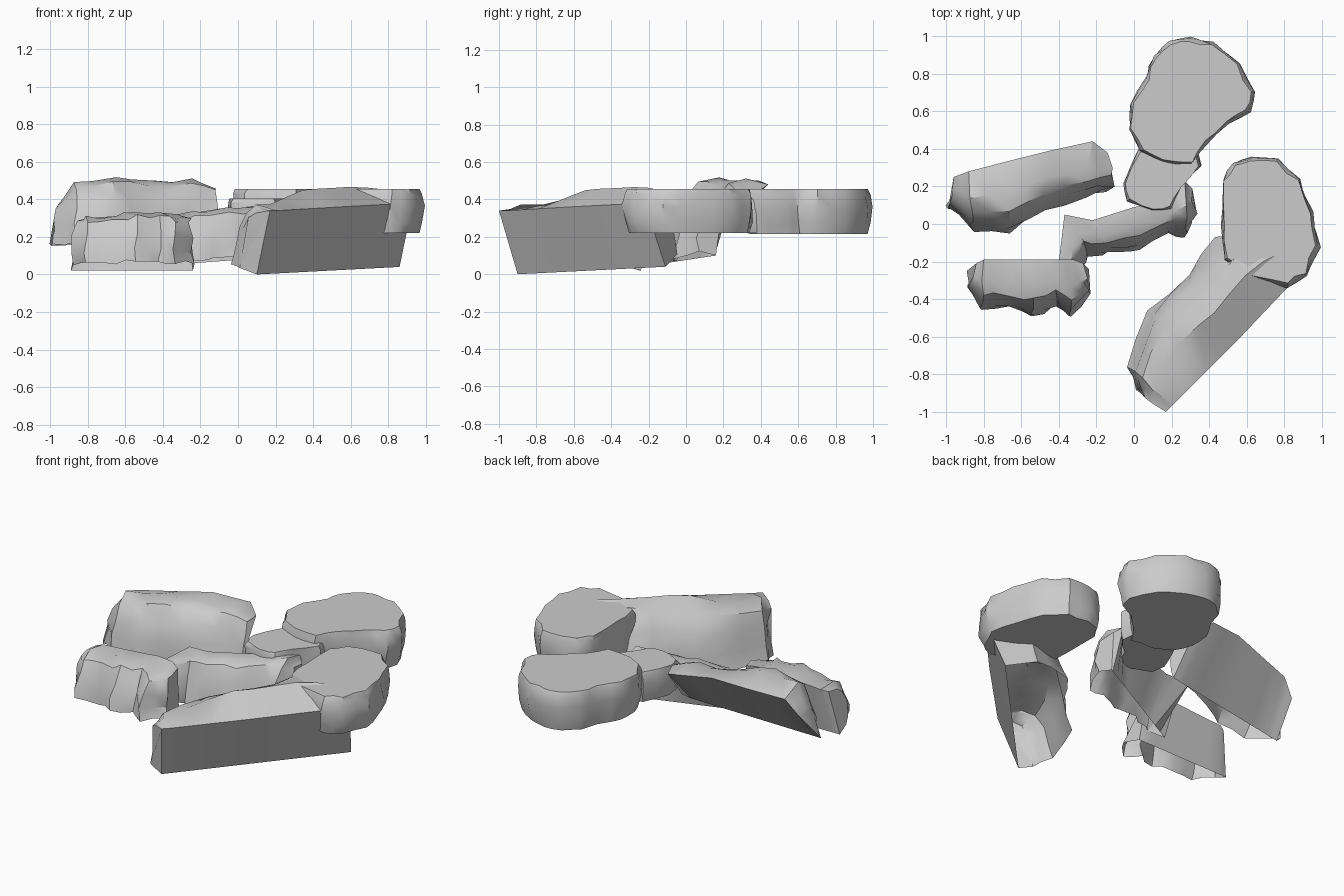
import bpy, bmesh, math, random
from mathutils import Vector

random.seed(4)
cube = bpy.data.objects.get("Cube")
if cube:
    bpy.data.objects.remove(cube)

stone = bpy.data.materials.new("grey_stone")
stone.use_nodes = True
GREY = (0.6, 0.6, 0.6, 1)
stone.diffuse_color = GREY
stone.node_tree.nodes["Principled BSDF"].inputs["Base Color"].default_value = GREY


def loft(name, rings, closed):
    """Skin a list of equal-length rings and cap both ends."""
    bm = bmesh.new()
    loops = [[bm.verts.new(p) for p in ring] for ring in rings]
    for a, b in zip(loops, loops[1:]):
        for i in range(len(a) if closed else len(a) - 1):
            j = (i + 1) % len(a)
            bm.faces.new((a[i], a[j], b[j], b[i]))
    bm.faces.new(loops[0])
    bm.faces.new(loops[-1])
    bmesh.ops.recalc_face_normals(bm, faces=bm.faces)
    mesh = bpy.data.meshes.new(name)
    bm.to_mesh(mesh)
    bm.free()
    mesh.materials.append(stone)
    ob = bpy.data.objects.new(name, mesh)
    bpy.context.collection.objects.link(ob)
    bpy.ops.object.select_all(action='DESELECT')
    ob.select_set(True)
    bpy.context.view_layer.objects.active = ob
    bpy.ops.object.shade_smooth_by_angle(angle=math.radians(35))


def jitter(p, amount):
    return Vector(p) + Vector([random.uniform(-amount, amount) for _ in range(3)])


def boulder(name, stations, edge, lift, rough):
    """Hollow rock: flat back down to a straight lower edge, rugged sloping front.
    Station: back x, y, front x, y, bottom z, back top z, ridge z."""
    dense = []
    for a, b in zip(stations, stations[1:]):
        dense += [a, [(p + q) / 2 for p, q in zip(a, b)]]
    dense.append(stations[-1])
    # Spread the lower edge in step with the back's top edge
    backs = [Vector(s[:2]) for s in dense]
    span = backs[-1] - backs[0]
    start, end = Vector(edge[0]), Vector(edge[1])
    rings = []
    for (bx, by, fx, fy, low, top, ridge), back in zip(dense, backs):
        def at(t, z):
            return Vector((bx + (fx - bx) * t, by + (fy - by) * t, z))
        h = ridge - low
        along = (back - backs[0]).dot(span) / span.length_squared
        front = [at(.45, ridge), at(.7, low + h * .92), at(.86, low + h * .65),
                 at(.94, low + h * .35), at(1, low + h * lift)]
        rings.append([start.lerp(end, along), at(0, top)] + [jitter(p, rough) for p in front])
    loft(name, rings, False)


def slab(name, outline, low, high, rough):
    """Flat-topped rock with worn, uneven edges."""
    pts = [Vector(p) for p in outline]
    centre = sum(pts, Vector((0, 0))) / len(pts)
    dense = []
    for p, q in zip(pts, pts[1:] + pts[:1]):
        dense += [p, (p + q) / 2]
    rings = []
    for f, s, r in ((0, .92, .5), (.25, .97, .7), (.6, .99, .7), (.88, .97, .5), (1, .93, .8)):
        ring = []
        for p in dense:
            q = jitter((*(centre + (p - centre) * s), low + (high - low) * f), rough * r)
            if f in (0, 1):
                q.z = low + (high - low) * f
            ring.append(q)
        rings.append(ring)
    loft(name, rings, True)


# Large front rock: leaning body and flat cap
boulder("front_rock_body", [
    (.17, -1, .02, -.87, 0, .34, .33),
    (.21, -.96, -.04, -.76, .02, .34, .36),
    (.38, -.79, .08, -.46, .03, .35, .41),
    (.55, -.62, .28, -.27, .04, .36, .46),
    (.73, -.43, .44, -.08, .05, .37, .48),
    (.93, -.22, .66, -.06, .05, .38, .44)],
    ((.1, -.9, 0), (.86, -.11, .04)), .13, .015)
slab("front_rock_cap", [
    (.47, .24), (.52, .33), (.62, .36), (.76, .35), (.88, .24), (.95, .06),
    (.99, -.12), (.92, -.28), (.82, -.34), (.62, -.29), (.48, -.2), (.46, 0)],
    .22, .455, .012)

# Rear rock: broad slab with a lower lobe
slab("rear_rock_slab", [
    (.3, 1), (.42, .97), (.57, .86), (.65, .7), (.62, .6), (.5, .54), (.38, .42),
    (.31, .31), (.15, .32), (.03, .38), (-.03, .5), (-.02, .64), (.06, .78), (.1, .9), (.19, .98)],
    .215, .455, .012)
slab("rear_rock_lobe", [
    (.02, .4), (-.06, .22), (-.04, .12), (.1, .07), (.2, .08), (.25, .2), (.36, .31), (.33, .45)],
    .22, .405, .01)

# Raised rock on the right
boulder("raised_rock", [
    (-.96, .25, -.99, .1, .15, .34, .36),
    (-.88, .28, -.86, -.03, .15, .44, .48),
    (-.65, .34, -.67, -.05, .17, .47, .53),
    (-.45, .39, -.48, .06, .19, .5, .5),
    (-.22, .44, -.26, .15, .21, .48, .5),
    (-.14, .38, -.11, .2, .23, .44, .46)],
    ((-.99, .08, .15), (-.15, .17, .21)), .06, .015)

# Low rock at the front right
boulder("low_rock", [
    (-.84, -.21, -.88, -.34, .02, .29, .29),
    (-.8, -.19, -.82, -.45, .02, .3, .31),
    (-.65, -.19, -.66, -.45, .02, .31, .31),
    (-.52, -.19, -.55, -.5, .02, .32, .33),
    (-.42, -.19, -.42, -.44, .02, .33, .33),
    (-.32, -.19, -.34, -.5, .02, .32, .31),
    (-.27, -.21, -.24, -.37, .02, .3, .29)],
    ((-.89, -.25, .02), (-.24, -.24, .02)), .14, .015)

# Crooked rock linking the low rock to the rear rock
boulder("linking_rock", [
    (-.4, -.2, -.28, -.24, .06, .3, .3),
    (-.37, .05, -.24, -.17, .06, .31, .32),
    (-.22, .02, -.12, -.15, .05, .33, .33),
    (0, .09, .04, -.13, .05, .35, .36),
    (.17, .12, .18, -.05, .05, .38, .38),
    (.27, .23, .27, -.06, .06, .36, .38),
    (.31, .19, .33, .06, .1, .33, .34)],
    ((-.37, -.17, .05), (.3, .16, .1)), .1, .015)
